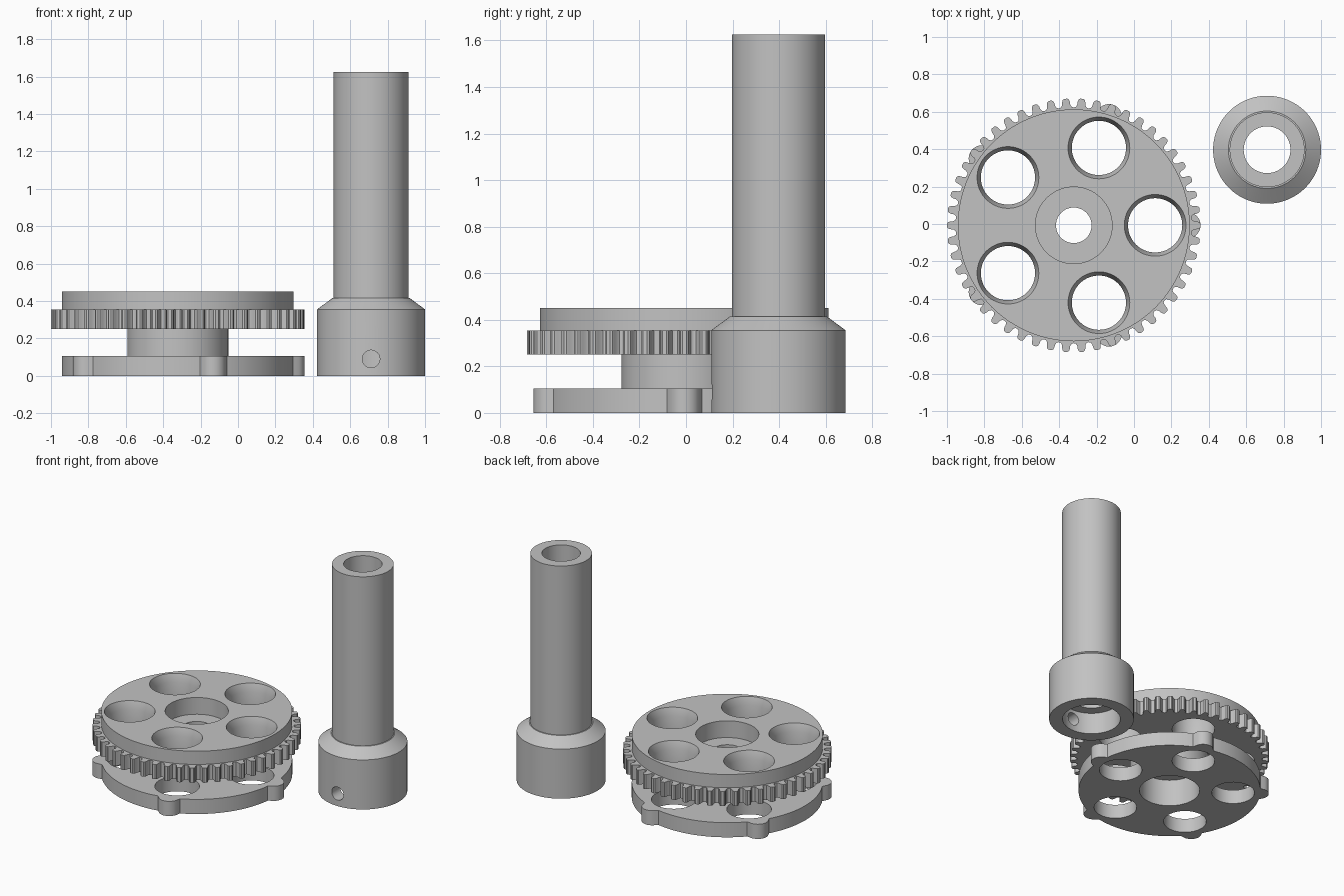
import bpy, bmesh, math
from mathutils import Vector

cube = bpy.data.objects.get("Cube")
if cube:
    bpy.data.objects.remove(cube, do_unlink=True)

# Single grey material
GREY = (0.54, 0.54, 0.54, 1)
grey = bpy.data.materials.new("plain grey")
grey.use_nodes = True
grey.diffuse_color = GREY
grey.node_tree.nodes["Principled BSDF"].inputs["Base Color"].default_value = GREY

PULLEY = Vector((-0.322, -0.007, 0))
POST = Vector((0.7115, 0.397, 0))
TAU = math.tau


def stack(name, rings, loc):
    """Closed solid from stacked rings of equal point count."""
    bm = bmesh.new()
    rows = [[bm.verts.new(p) for p in ring] for ring in rings]
    n = len(rows[0])
    for low, high in zip(rows, rows[1:]):
        for i in range(n):
            j = (i + 1) % n
            bm.faces.new((low[i], low[j], high[j], high[i]))
    bm.faces.new(rows[0][::-1])
    bm.faces.new(rows[-1])
    bmesh.ops.recalc_face_normals(bm, faces=bm.faces)
    mesh = bpy.data.meshes.new(name)
    bm.to_mesh(mesh)
    bm.free()
    mesh.materials.append(grey)
    ob = bpy.data.objects.new(name, mesh)
    ob.location = loc
    bpy.context.collection.objects.link(ob)
    return ob


def lathe(name, profile, loc, n=64):
    """Solid turned around z from (radius, height) points."""
    return stack(name, [[(r * math.cos(TAU * i / n), r * math.sin(TAU * i / n), z)
                         for i in range(n)] for r, z in profile], loc)


def prism(name, polar, z0, z1, loc):
    """Solid extruded from an (angle, radius) outline."""
    return stack(name, [[(r * math.cos(a), r * math.sin(a), z) for a, r in polar]
                        for z in (z0, z1)], loc)


def combine(ob, tool, operation):
    mod = ob.modifiers.new(operation.lower(), "BOOLEAN")
    mod.operation, mod.object, mod.solver = operation, tool, "EXACT"
    bpy.context.view_layer.objects.active = ob
    bpy.ops.object.modifier_apply(modifier=mod.name)
    bpy.data.objects.remove(tool, do_unlink=True)


def finish(ob):
    bpy.ops.object.select_all(action="DESELECT")
    ob.select_set(True)
    bpy.context.view_layer.objects.active = ob
    bpy.ops.object.shade_smooth_by_angle(angle=math.radians(28))


# Base plate outline: disc with five round lobes
def lobed_radius(a, disc=0.62, centre=0.608, lobe=0.07):
    off = (a + TAU / 10) % (TAU / 5) - TAU / 10
    inside = lobe ** 2 - (centre * math.sin(off)) ** 2
    if inside < 0:
        return disc
    return max(disc, centre * math.cos(off) + math.sqrt(inside))


plate = [(TAU * i / 360, lobed_radius(TAU * i / 360)) for i in range(360)]

# Toothed rim outline: rounded teeth and grooves
TEETH = 50
tooth = [(-0.5, 0.63), (-0.36, 0.633), (-0.27, 0.645), (-0.25, 0.66), (-0.2, 0.672),
         (-0.1, 0.678), (0.1, 0.678), (0.2, 0.672), (0.25, 0.66), (0.27, 0.645),
         (0.36, 0.633)]
rim = [(TAU * (k + t) / TEETH, r) for k in range(TEETH) for t, r in tooth]

# Pulley body: base plate, hub, toothed rim and top flange
pulley = prism("belt_pulley", plate, 0, 0.105, PULLEY)
combine(pulley, lathe("hub", [(0.27, 0.05), (0.27, 0.3)], PULLEY, 96), "UNION")
combine(pulley, prism("toothed_rim", rim, 0.25, 0.355, PULLEY), "UNION")
combine(pulley, lathe("flange", [(0.62, 0.31), (0.62, 0.45)], PULLEY, 128), "UNION")

# Central bore, wide at both ends with a narrow web between
combine(pulley, lathe("bore", [(0.205, -0.1), (0.205, 0.2), (0.095, 0.2), (0.095, 0.33),
                               (0.205, 0.33), (0.205, 0.6)], PULLEY), "DIFFERENCE")

# Five lightening holes, flared at the top
for k in range(5):
    a = TAU * k / 5
    spot = PULLEY + Vector((math.cos(a), math.sin(a), 0)) * 0.435
    combine(pulley, lathe("hole", [(0.145, -0.1), (0.145, 0.395), (0.165, 0.45),
                                   (0.165, 0.6)], spot), "DIFFERENCE")
finish(pulley)

# Hollow post with a wider socket and sloped shoulder
post = lathe("socket_post", [(0.2885, 0), (0.2885, 0.355), (0.207, 0.415), (0.2, 0.415),
                             (0.2, 1.625)], POST, 96)
combine(post, lathe("post_bore", [(0.197, -0.1), (0.197, 0.16), (0.125, 0.16),
                                  (0.125, 1.8)], POST), "DIFFERENCE")

# Screw hole through the front of the socket
screw = lathe("screw_hole", [(0.047, 0.1), (0.047, 0.4)], POST + Vector((0, 0, 0.09)), 32)
screw.rotation_euler.x = math.pi / 2
bpy.context.view_layer.update()
combine(post, screw, "DIFFERENCE")
finish(post)
